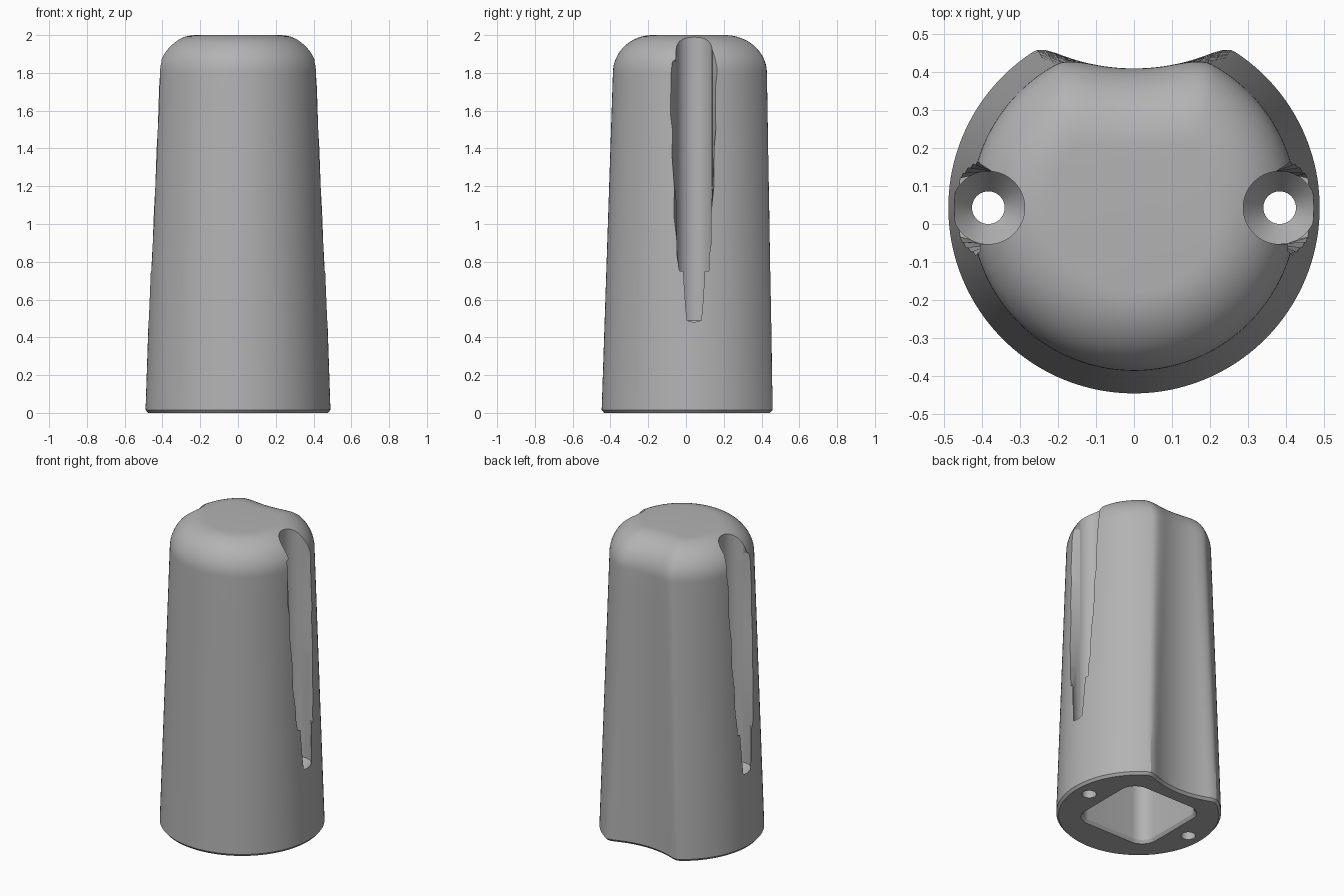
import bpy, bmesh, math

cube = bpy.data.objects.get("Cube")
if cube:
    bpy.data.objects.remove(cube, do_unlink=True)

AXIS_Y = 0.043      # centre line of the round body
SEGMENTS = 160
HOLE_X = 0.384      # screw hole offset from the centre line
CAP_Z, CAP_R = 1.8, 0.2

grey = bpy.data.materials.new("plain_grey")
grey.use_nodes = True
grey.diffuse_color = (0.45, 0.45, 0.45, 1)
grey.node_tree.nodes["Principled BSDF"].inputs["Base Color"].default_value = (0.45, 0.45, 0.45, 1)


def loft(name, rings):
    """Skin a stack of equal-length rings of points and cap both ends."""
    bm = bmesh.new()
    loops = [[bm.verts.new(p) for p in ring] for ring in rings]
    count = len(loops[0])
    for low, high in zip(loops, loops[1:]):
        for i in range(count):
            j = (i + 1) % count
            bm.faces.new((low[i], low[j], high[j], high[i]))
    bm.faces.new(loops[0])
    bm.faces.new(loops[-1])
    bmesh.ops.recalc_face_normals(bm, faces=bm.faces)
    mesh = bpy.data.meshes.new(name)
    bm.to_mesh(mesh)
    bm.free()
    mesh.materials.append(grey)
    obj = bpy.data.objects.new(name, mesh)
    bpy.context.collection.objects.link(obj)
    return obj


def body_ring(z, inset):
    """Tapered circle, softly blended with the concave channel at the back."""
    radius = 0.49 - 0.06 * min(z, CAP_Z) / CAP_Z - inset
    channel_r, centre, blend = 0.54 + inset, 0.95 - AXIS_Y, 0.04
    ring = []
    for i in range(SEGMENTS):
        a = 2 * math.pi * i / SEGMENTS
        r = radius
        disc = (centre * math.sin(a)) ** 2 - centre ** 2 + channel_r ** 2
        if math.sin(a) > 0 and disc > 0:
            hit = centre * math.sin(a) - math.sqrt(disc)
            h = max(blend - abs(r - hit), 0) / blend
            r = min(r, hit) - h * h * blend / 4
        ring.append((r * math.cos(a), AXIS_Y + r * math.sin(a), z))
    return ring


def turned(name, x, profile, count=64):
    """Round cutter from (radius, height) pairs."""
    return loft(name, [[(x + r * math.cos(2 * math.pi * i / count),
                         AXIS_Y + r * math.sin(2 * math.pi * i / count), z)
                        for i in range(count)] for r, z in profile])


def rounded_square(half, corner, z, steps=10):
    ring = []
    for q, (sx, sy) in enumerate(((1, 1), (-1, 1), (-1, -1), (1, -1))):
        for s in range(steps + 1):
            a = math.pi / 2 * (q + s / steps)
            ring.append((sx * (half - corner) + corner * math.cos(a),
                         AXIS_Y + sy * (half - corner) + corner * math.sin(a), z))
    return ring


def groove_mouth(name, side):
    """Flared opening of the side groove, widening towards the top."""
    inner_x, inner_w, outer_x = 0.375, 0.096, 0.53
    rings = []
    for z, x, w in ((0.75, 0.457, 0.078), (0.9, 0.451, 0.09), (1.2, 0.438, 0.105),
                    (1.5, 0.425, 0.115), (1.8, 0.413, 0.122), (1.86, 0.405, 0.115),
                    (1.92, 0.4, 0.096)):
        outer_w = inner_w + (w - inner_w) * (outer_x - inner_x) / (x - inner_x)
        rings.append([(side * px, AXIS_Y + py, z) for px, py in
                      ((inner_x, -inner_w), (outer_x, -outer_w),
                       (outer_x, outer_w), (inner_x, inner_w))])
    return loft(name, rings)


# Body: chamfered foot, tapered wall, domed cap with a flat top
levels = [(0, 0.014), (0.016, 0)]
levels += [(0.016 + (CAP_Z - 0.016) * i / 12, 0) for i in range(1, 13)]
for i in range(1, 17):
    t = math.pi / 2 * i / 16
    levels.append((CAP_Z + CAP_R * math.sin(t), CAP_R * 1.05 * (1 - math.cos(t))))
body = loft("housing_body", [body_ring(z, d) for z, d in levels])

# Cutters: square pocket below, screw grooves and holes on both sides
cutters = [loft("pocket_cutter", [rounded_square(h, c, z) for h, c, z in
                                  ((0.28, 0.11, -0.01), (0.26, 0.09, 0.02), (0.26, 0.09, 1.6))])]
for side, label in ((1, "left"), (-1, "right")):
    cutters.append(turned(label + "_groove_cutter", side * HOLE_X,
                          ((0.043, -0.1), (0.043, 0.42), (0.096, 0.49), (0.096, 2.1))))
    cutters.append(groove_mouth(label + "_mouth_cutter", side))

for cutter in cutters:
    cutter.hide_render = True
    cut = body.modifiers.new(cutter.name, "BOOLEAN")
    cut.operation = "DIFFERENCE"
    cut.solver = "EXACT"
    cut.object = cutter

# Bake the cuts and drop the cutters
graph = bpy.context.evaluated_depsgraph_get()
baked = bpy.data.meshes.new_from_object(body.evaluated_get(graph))
body.modifiers.clear()
body.data = baked
for cutter in cutters:
    bpy.data.objects.remove(cutter, do_unlink=True)

bpy.ops.object.select_all(action="DESELECT")
body.select_set(True)
bpy.context.view_layer.objects.active = body
bpy.ops.object.shade_smooth_by_angle(angle=math.radians(25))
